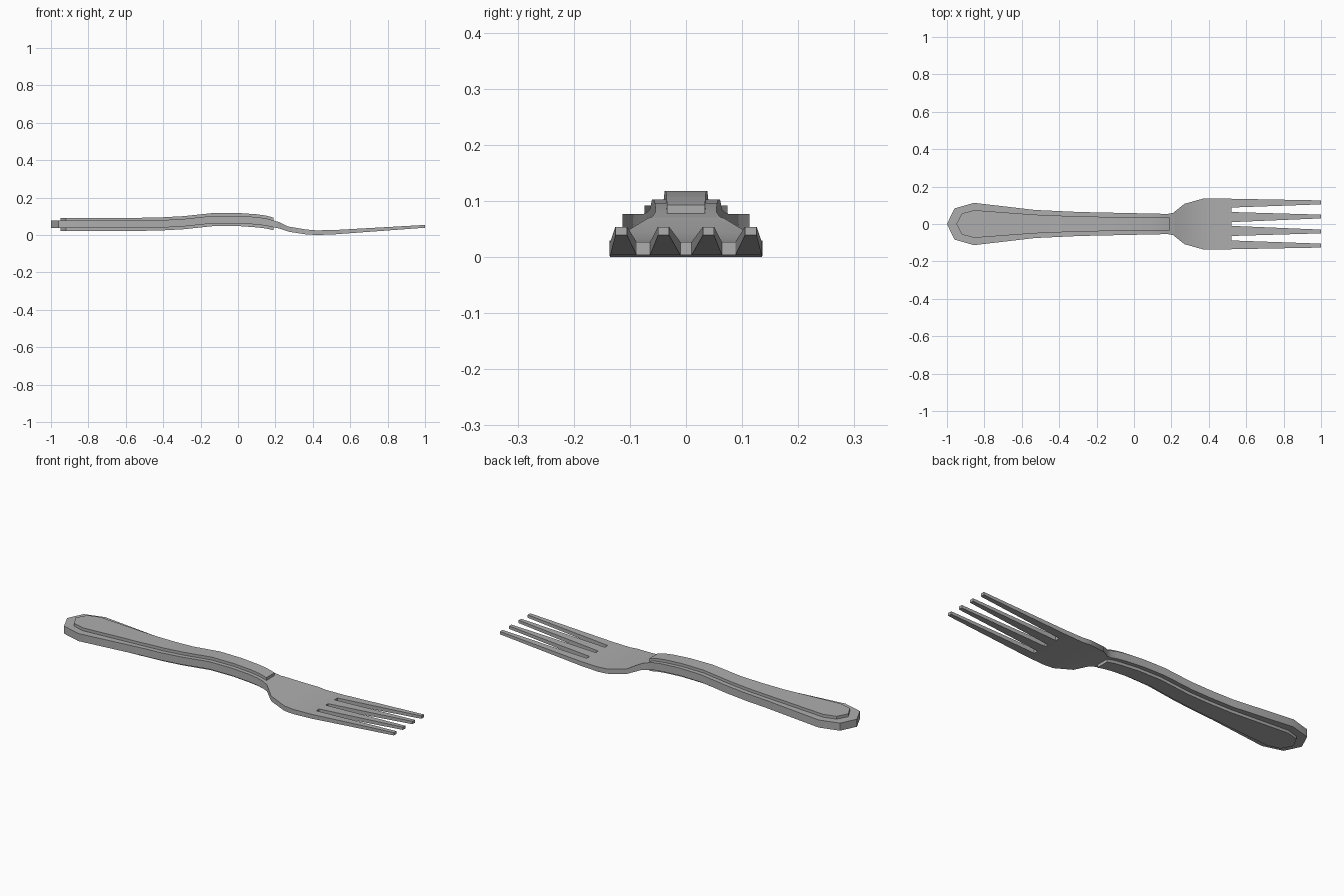
import bpy, bmesh, math

cube = bpy.data.objects.get("Cube")
if cube:
    bpy.data.objects.remove(cube)

steel = bpy.data.materials.new("brushed steel grey")
steel.use_nodes = True
GREY = (0.42, 0.42, 0.42, 1)
steel.diffuse_color = GREY
steel.node_tree.nodes["Principled BSDF"].inputs["Base Color"].default_value = GREY

# Side profile: x, underside z, upper z
PROFILE = [(-1, .037, .077), (-.53, .037, .077), (-.4, .040, .080),
           (-.29, .046, .086), (-.13, .063, .103), (0, .063, .103),
           (.1, .056, .096), (.15, .050, .089), (.19, .041, .078), (.22, .035, .069),
           (.27, .018, .045), (.36, .004, .030), (.42, 0, .025),
           (.52, .004, .027), (1, .039, .054)]
# Half widths: x, y
BODY = [(-1, 0), (-.96, .083), (-.855, .113), (-.53, .075), (-.29, .064),
        (.18, .054), (.21, .060), (.27, .108), (.37, .136), (.52, .135)]
INLAY = [(-.95, 0), (-.92, .056), (-.855, .074), (-.53, .050),
         (-.29, .040), (.19, .034)]
# Tine edges across the head, at the roots and at the tips
ROOTS = [-.135, -.088, -.064, -.010, .010, .064, .088, .135]
TIPS = [-.126, -.105, -.050, -.030, .030, .050, .105, .126]


def sample(table, x, column=1):
    """Linear interpolation in a table sorted by x."""
    for a, b in zip(table, table[1:]):
        if x <= b[0]:
            t = (x - a[0]) / (b[0] - a[0])
            return a[column] + t * (b[column] - a[column])
    return table[-1][column]


def slab(name, outline, columns, rise=0.0, tips=None):
    """Lay a sheet inside the outline and thicken it along the profile."""
    bm = bmesh.new()
    start, end = outline[0][0], outline[-1][0]
    xs = {p[0] for p in outline} | {p[0] for p in PROFILE if start < p[0] < end}

    def row(x, ys):
        return [bm.verts.new((x, y, sample(PROFILE, x, 2) + rise)) for y in ys]

    rows = [row(x, [c * sample(outline, x) for c in columns]) for x in sorted(xs)]
    for a, b in zip(rows, rows[1:]):
        for i in range(len(columns) - 1):
            bm.faces.new((a[i], b[i], b[i + 1], a[i + 1]))
    # Every other column runs on as a tine
    if tips:
        last = row(1, tips)
        for i in range(0, len(tips), 2):
            bm.faces.new((rows[-1][i], last[i], last[i + 1], rows[-1][i + 1]))
    bmesh.ops.remove_doubles(bm, verts=bm.verts, dist=1e-5)

    extruded = bmesh.ops.extrude_face_region(bm, geom=bm.faces[:],
                                             use_keep_orig=True)
    for v in extruded["geom"]:
        if isinstance(v, bmesh.types.BMVert):
            v.co.z = sample(PROFILE, v.co.x, 1) - rise
    bmesh.ops.recalc_face_normals(bm, faces=bm.faces)

    mesh = bpy.data.meshes.new(name)
    bm.to_mesh(mesh)
    bm.free()
    mesh.materials.append(steel)
    obj = bpy.data.objects.new(name, mesh)
    bpy.context.collection.objects.link(obj)
    bpy.ops.object.select_all(action="DESELECT")
    obj.select_set(True)
    bpy.context.view_layer.objects.active = obj
    bpy.ops.object.shade_smooth_by_angle(angle=math.radians(30))


# Handle, neck, head and tines in one piece
slab("fork_body", BODY, [y / ROOTS[-1] for y in ROOTS], tips=TIPS)
# Raised panel on both faces of the handle
slab("handle_inlay", INLAY, [-1, 0, 1], rise=0.015)
